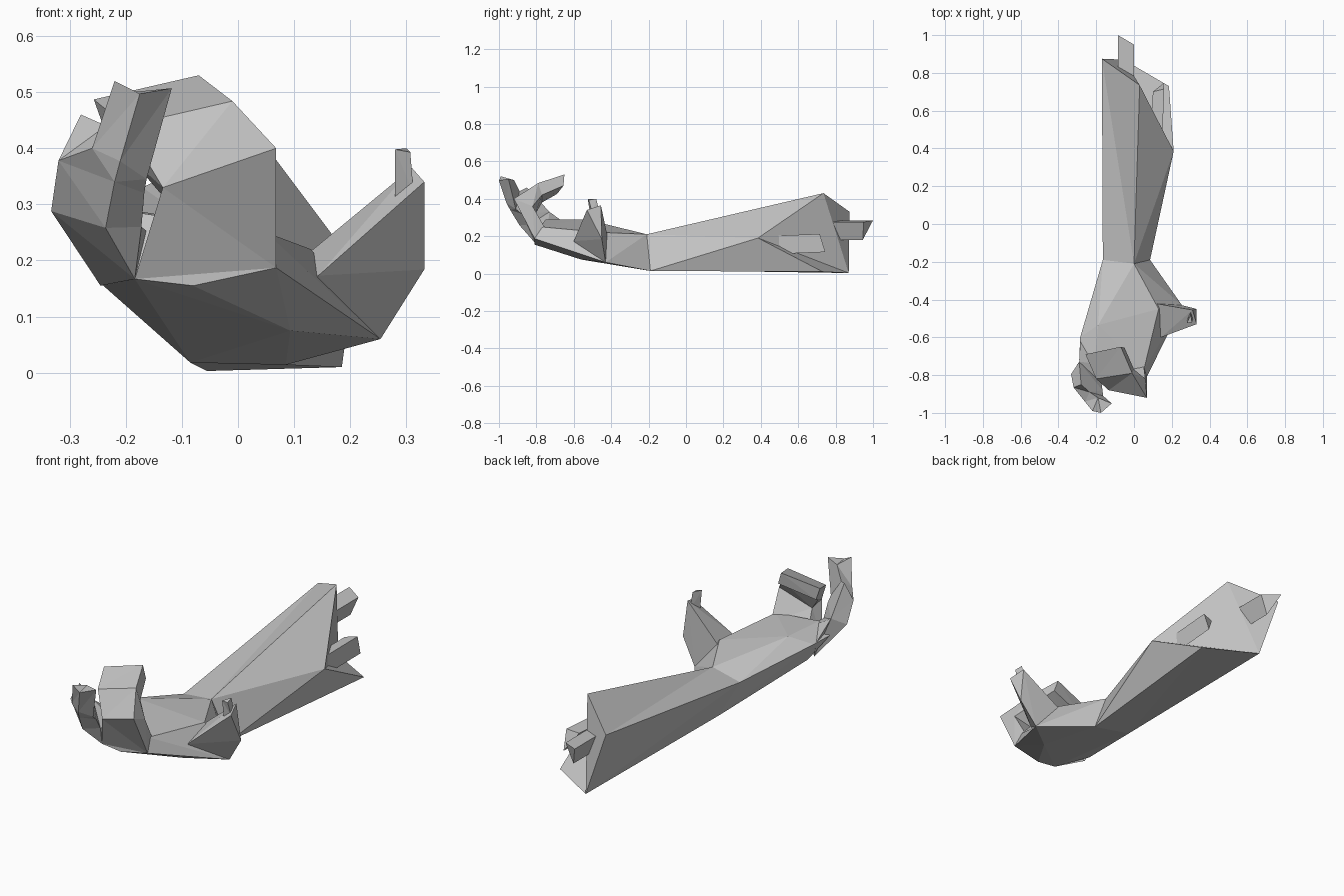
import bpy
import bmesh
from mathutils import Vector

cube = bpy.data.objects.get("Cube")
if cube:
    bpy.data.objects.remove(cube, do_unlink=True)

# One plain grey for everything
grey = bpy.data.materials.new("stone grey")
grey.use_nodes = True
COLOR = (0.55, 0.55, 0.55, 1)
grey.diffuse_color = COLOR
grey.node_tree.nodes["Principled BSDF"].inputs["Base Color"].default_value = COLOR


def finish(name, bm):
    bmesh.ops.recalc_face_normals(bm, faces=bm.faces)
    mesh = bpy.data.meshes.new(name)
    bm.to_mesh(mesh)
    bm.free()
    mesh.materials.append(grey)
    obj = bpy.data.objects.new(name, mesh)
    bpy.context.collection.objects.link(obj)
    return obj


def hull(name, points):
    """Faceted convex block around a few points."""
    bm = bmesh.new()
    verts = [bm.verts.new(p) for p in points]
    bmesh.ops.convex_hull(bm, input=verts)
    loose = [v for v in bm.verts if not v.link_faces]
    bmesh.ops.delete(bm, geom=loose, context='VERTS')
    return finish(name, bm)


def loft(name, rings):
    """Skin a chain of equal cross-sections and cap both ends."""
    bm = bmesh.new()
    rows = [[bm.verts.new(p) for p in ring] for ring in rings]
    n = len(rows[0])
    for a, b in zip(rows, rows[1:]):
        for i in range(n):
            j = (i + 1) % n
            bm.faces.new((a[i], a[j], b[j], b[i]))
    bm.faces.new(rows[0])
    bm.faces.new(rows[-1])
    bmesh.ops.triangulate(bm, faces=bm.faces)
    return finish(name, bm)


def prism(name, end, offset):
    """Broken bone: an end triangle pulled back into the arm."""
    start = [Vector(p) + Vector(offset) for p in end]
    return loft(name, [start, end])


# Wrist section shared by forearm and palm
wrist = {
    "top": (0, -.21, .21), "left": (-.165, -.19, .185),
    "low_left": (-.085, -.14, .018), "low_right": (.085, -.19, .014),
}

# Forearm with a jagged, slanting open end
arm = dict(wrist, peak=(.03, .735, .43), back=(-.17, .875, .33),
           heel=(-.055, .87, .003), corner=(.185, .73, .01), side=(.21, .385, .19))
bm = bmesh.new()
v = {key: bm.verts.new(p) for key, p in arm.items()}
for face in ("top peak back", "top back left", "left back heel", "left heel low_left",
             "low_left heel corner", "low_left corner low_right",
             "low_right corner side", "low_right side top", "top side peak",
             "peak heel back", "peak side heel", "side corner heel",
             "top left low_left", "top low_left low_right"):
    bm.faces.new([v[key] for key in face.split()])
finish("forearm", bm)

# Two broken bones
prism("upper_bone", [(-.085, 1, .285), (0, .95, .275), (-.04, .945, .18)], (0, -.3, 0))
prism("lower_bone", [(.1, .7, .2), (.16, .715, .212), (.155, .745, .115)], (-.01, -.25, -.01))

# Palm, with the webbing towards the thumb
hull("palm", list(wrist.values()) + [
    (-.19, -.535, .29), (.025, -.555, .245), (.13, -.45, .22),
    (.254, -.43, .06), (-.285, -.6, .25), (-.24, -.62, .155),
    (.093, -.56, .075), (-.29, -.72, .25), (-.21, -.75, .29),
    (-.184, -.81, .167), (-.08, -.81, .155), (.068, -.81, .187),
    (.05, -.78, .25), (.14, -.59, .173)])

# Thumb and its tip
hull("thumb", [
    (.143, -.6, .173), (.093, -.56, .075), (.11, -.42, .2),
    (.254, -.43, .06), (.332, -.45, .184), (.332, -.53, .34),
    (.31, -.455, .365), (.2, -.44, .237)])
loft("thumb_tip", [
    [(.28, -.51, .3), (.313, -.5, .32), (.3, -.46, .32)],
    [(.28, -.525, .398), (.307, -.52, .393), (.3, -.48, .4)]])

# Curled fingers: outer left, outer right, inner right, inner left
loft("curled_fingers", [
    [(-.184, -.81, .167), (.068, -.81, .187), (.05, -.74, .22), (-.16, -.73, .22)],
    [(-.134, -.88, .33), (.068, -.92, .4), (.06, -.82, .36), (-.13, -.81, .31)],
    [(-.2, -.82, .44), (-.01, -.79, .484), (0, -.77, .42), (-.19, -.77, .38)],
    [(-.257, -.69, .487), (-.07, -.65, .53), (-.05, -.655, .47), (-.235, -.69, .425)]])

# Raised finger: outer, front, inner, back
loft("raised_finger", [
    [(-.245, -.66, .155), (-.184, -.81, .167), (-.16, -.74, .25), (-.285, -.62, .25)],
    [(-.333, -.795, .288), (-.236, -.89, .258), (-.172, -.84, .26), (-.29, -.73, .33)],
    [(-.32, -.865, .378), (-.22, -.94, .34), (-.167, -.88, .32), (-.28, -.85, .46)],
    [(-.26, -.94, .4), (-.21, -.96, .377), (-.163, -.91, .345), (-.235, -.89, .44)],
    [(-.22, -.99, .52), (-.175, -1, .497), (-.118, -.95, .507), (-.19, -.92, .5)]])
